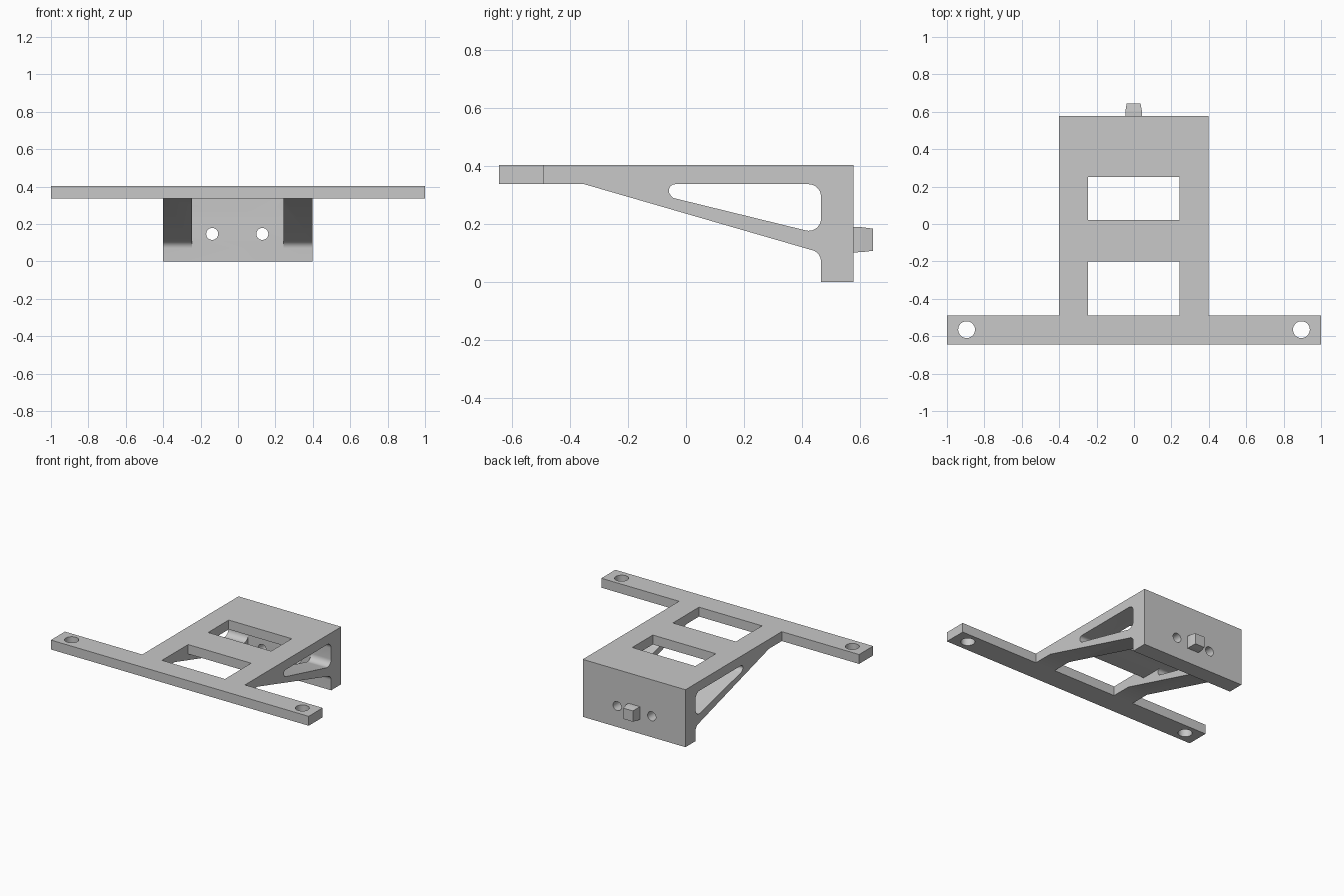
import bpy, bmesh, math
from mathutils import Vector

cube = bpy.data.objects.get("Cube")
if cube:
    bpy.data.objects.remove(cube, do_unlink=True)

grey = bpy.data.materials.new("plain grey")
grey.use_nodes = True
grey.diffuse_color = (0.578, 0.578, 0.578, 1)
grey.node_tree.nodes["Principled BSDF"].inputs["Base Color"].default_value = grey.diffuse_color


def make(name, bm):
    bmesh.ops.recalc_face_normals(bm, faces=bm.faces)
    mesh = bpy.data.meshes.new(name)
    bm.to_mesh(mesh)
    bm.free()
    mesh.materials.append(grey)
    obj = bpy.data.objects.new(name, mesh)
    bpy.context.collection.objects.link(obj)
    return obj


def loft(name, outlines):
    """Join matching outlines into a closed solid."""
    bm = bmesh.new()
    rings = [[bm.verts.new(p) for p in outline] for outline in outlines]
    for lower, upper in zip(rings, rings[1:]):
        for i in range(len(lower)):
            bm.faces.new((lower[i - 1], lower[i], upper[i], upper[i - 1]))
    bm.faces.new(rings[0])
    bm.faces.new(rings[-1])
    return make(name, bm)


def box(name, x0, x1, y0, y1, z0, z1):
    return loft(name, [[(x0, y0, z), (x1, y0, z), (x1, y1, z), (x0, y1, z)]
                       for z in (z0, z1)])


def rounded(corners, steps=10):
    """Replace each (y, z, radius) corner with a tangent arc."""
    out = []
    for i, (y, z, r) in enumerate(corners):
        p = Vector((y, z))
        if r == 0:
            out.append(p)
            continue
        a = (Vector(corners[i - 1][:2]) - p).normalized()
        b = (Vector(corners[(i + 1) % len(corners)][:2]) - p).normalized()
        half = a.angle(b) / 2
        middle = (a + b).normalized()
        centre = p + middle * r / math.sin(half)
        reach = r / math.tan(half)
        start = math.atan2(*(p + a * reach - centre).yx)
        end = math.atan2(*(p + b * reach - centre).yx)
        sweep = (end - start + math.pi) % math.tau - math.pi
        for k in range(steps + 1):
            t = start + sweep * k / steps
            out.append(centre + Vector((math.cos(t), math.sin(t))) * r)
    return out


def side_prism(name, corners, x0, x1):
    """Extrude a rounded side outline across x."""
    outline = rounded(corners)
    return loft(name, [[(x, p.x, p.y) for p in outline] for x in (x0, x1)])


def drill(name, centre, radius, along_y=False):
    bm = bmesh.new()
    bmesh.ops.create_cone(bm, cap_ends=True, segments=40, radius1=radius,
                          radius2=radius, depth=0.4)
    if along_y:
        for v in bm.verts:
            v.co = (v.co.x, v.co.z, v.co.y)
    bmesh.ops.translate(bm, verts=bm.verts, vec=centre)
    return make(name, bm)


def combine(target, tool, operation="DIFFERENCE"):
    mod = target.modifiers.new("combine", "BOOLEAN")
    mod.operation, mod.solver, mod.object = operation, "EXACT", tool
    bpy.context.view_layer.objects.active = target
    bpy.ops.object.modifier_apply(modifier=mod.name)
    bpy.data.objects.remove(tool, do_unlink=True)


TOP, UNDER = 0.403, 0.337           # deck surfaces
FRONT, BACK, WALL = -0.645, 0.577, 0.465
IN0, IN1 = -0.247, 0.242            # inner faces of the ribs

# Deck, sloping ribs and back wall from one side outline
bracket = side_prism("bracket", [
    (-0.56, TOP, 0), (-0.56, UNDER, 0), (-0.35, UNDER, 0),
    (WALL, 0.101, 0.04), (WALL, 0, 0), (BACK, 0, 0), (BACK, TOP, 0)], -0.4, 0.397)

# Open space between the ribs
combine(bracket, box("cavity", IN0, IN1, -0.5, WALL, -0.2, UNDER))

# Rounded triangular slot through both ribs
combine(bracket, side_prism("rib_slot", [
    (-0.085, UNDER, 0.022), (-0.045, 0.29, 0.018),
    (WALL, 0.165, 0.042), (WALL, UNDER, 0.042)], -0.6, 0.6))

# Mounting bar across the front
combine(bracket, box("bar", -1, 1, FRONT, -0.49, UNDER, TOP), "UNION")

# Two windows in the deck
for y0, y1 in ((-0.49, -0.2), (0.022, 0.25)):
    combine(bracket, box("window", IN0, IN1, y0, y1, 0.3, 0.6))

# Screw holes in the bar and the back wall
for side in (-1, 1):
    combine(bracket, drill("bar_hole", (side * 0.895, -0.565, TOP), 0.045))
    combine(bracket, drill("wall_hole", (side * 0.134 - 0.004, 0.52, 0.147), 0.032, True))

# Locating peg with a tapered tip
loft("locating_peg", [
    [(-0.002 + sx * half_x, y, 0.146 + sz * half_z)
     for sx, sz in ((-1, -1), (1, -1), (1, 1), (-1, 1))]
    for y, half_x, half_z in ((0.57, 0.045, 0.044), (0.605, 0.044, 0.043),
                              (0.645, 0.037, 0.038))])

# Smooth the curved walls only
bpy.ops.object.select_all(action="DESELECT")
bracket.select_set(True)
bpy.context.view_layer.objects.active = bracket
bpy.ops.object.shade_smooth_by_angle(angle=math.radians(30))
